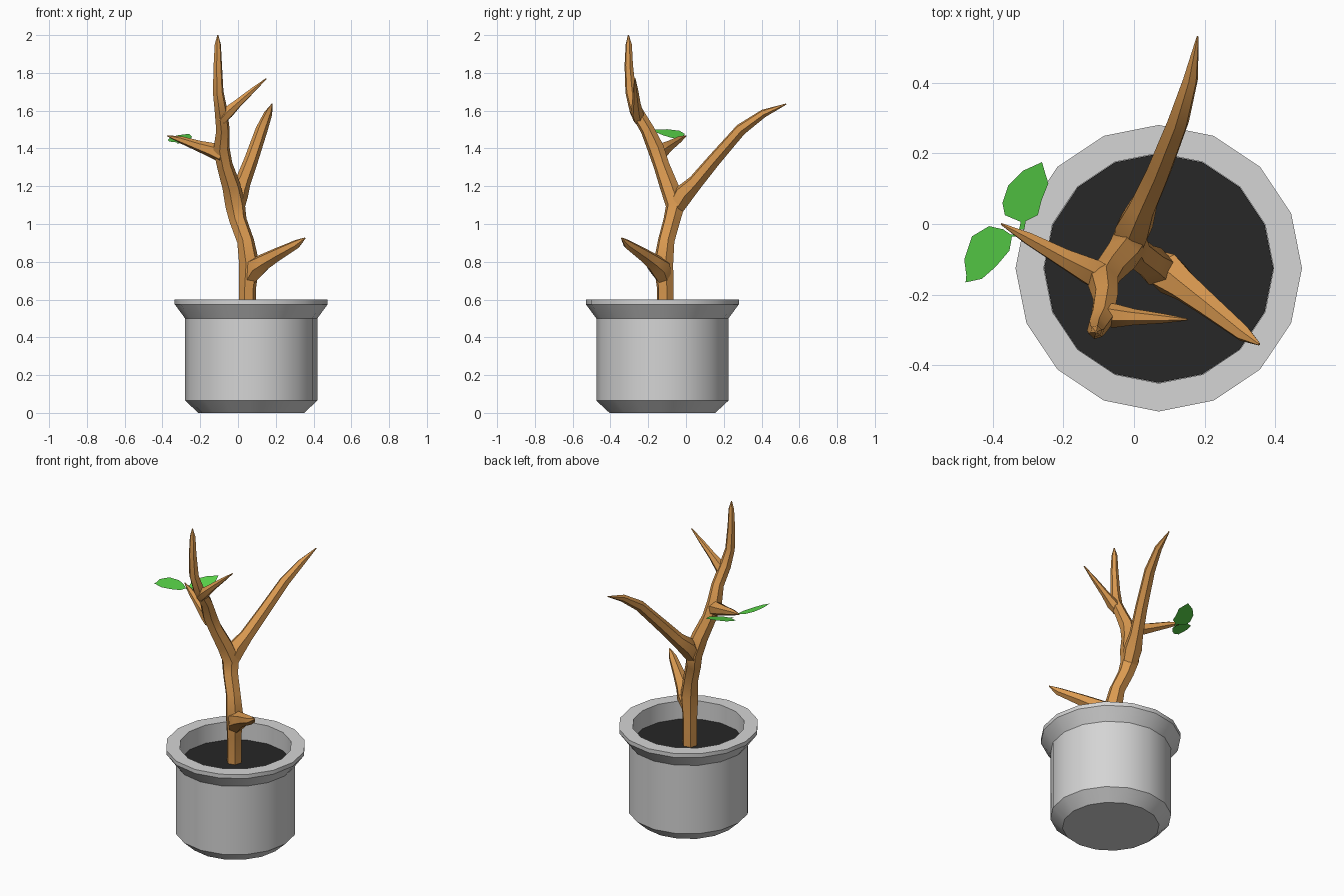
import bpy, bmesh, math
from mathutils import Vector


def material(name, rgb):
    m = bpy.data.materials.new(name)
    m.diffuse_color = (*rgb, 1)
    return m


GREY = material("pot_grey", (0.66, 0.66, 0.66))
SOIL = material("dark_soil", (0.02, 0.02, 0.02))
WOOD = material("warm_wood", (0.70, 0.32, 0.08))
LEAF = material("leaf_green", (0.105, 0.69, 0.07))


def finish(bm, name, mat, angle=30):
    bmesh.ops.recalc_face_normals(bm, faces=bm.faces[:])
    me = bpy.data.meshes.new(name)
    bm.to_mesh(me)
    bm.free()
    me.materials.append(mat)
    ob = bpy.data.objects.new(name, me)
    bpy.context.collection.objects.link(ob)
    bpy.ops.object.select_all(action='DESELECT')
    ob.select_set(True)
    bpy.context.view_layer.objects.active = ob
    bpy.ops.object.shade_smooth_by_angle(angle=math.radians(angle))
    return ob


def bridge(bm, rings):
    """Skin consecutive rings of vertices and cap both ends."""
    n = len(rings[0])
    for a, b in zip(rings, rings[1:]):
        for i in range(n):
            j = (i + 1) % n
            bm.faces.new((a[i], a[j], b[j], b[i]))
    bm.faces.new(rings[0])
    bm.faces.new(rings[-1])


def lathe(name, profile, mat, sides=16, centre=(0.07, -0.125)):
    bm = bmesh.new()
    rings = []
    for r, z in profile:
        rings.append([bm.verts.new((centre[0] + r * math.cos(t), centre[1] + r * math.sin(t), z))
                      for t in (2 * math.pi * i / sides for i in range(sides))])
    bridge(bm, rings)
    return finish(bm, name, mat)


def limb(name, points, sides=6):
    """Tapered tube through (x, y, z, radius) points, rings carried along the path."""
    bm = bmesh.new()
    pos = [Vector(p[:3]) for p in points]
    side, rings = Vector((1, 0.2, 0)), []
    for k, p in enumerate(pos):
        d = (pos[min(k + 1, len(pos) - 1)] - pos[max(k - 1, 0)]).normalized()
        side = (side - d * side.dot(d)).normalized()
        up = d.cross(side)
        rings.append([bm.verts.new(p + points[k][3] * (side * math.cos(t) + up * math.sin(t)))
                      for t in (2 * math.pi * i / sides for i in range(sides))])
    bridge(bm, rings)
    return finish(bm, name, WOOD, 35)


def leaf(name, outline, height):
    bm = bmesh.new()
    bm.faces.new([bm.verts.new((x, y, height(x, y))) for x, y in outline])
    ob = finish(bm, name, LEAF)
    if ob.data.polygons[0].normal.z < 0:
        ob.data.flip_normals()


# Pot with flared rim and hollow top, and the soil disc
lathe("pot", [(0.28, 0), (0.35, 0.065), (0.35, 0.5), (0.405, 0.575), (0.405, 0.6),
              (0.325, 0.6), (0.325, 0.475)], GREY)
lathe("soil", [(0.324, 0.476), (0.324, 0.485)], SOIL)

# Trunk running up into the tall front branch
limb("trunk", [(0.05, -0.11, 0.48, 0.045), (0.05, -0.11, 0.66, 0.046), (0.06, -0.12, 0.79, 0.055),
               (0.04, -0.105, 0.91, 0.046), (0.0, -0.075, 1.02, 0.047), (-0.015, -0.055, 1.1, 0.054),
               (-0.035, -0.09, 1.2, 0.05), (-0.07, -0.13, 1.31, 0.043), (-0.088, -0.16, 1.4, 0.045),
               (-0.08, -0.205, 1.5, 0.037), (-0.09, -0.265, 1.6, 0.035), (-0.105, -0.293, 1.7, 0.029),
               (-0.107, -0.303, 1.84, 0.023), (-0.107, -0.303, 1.95, 0.017), (-0.107, -0.305, 2.0, 0.003)])

# Side branches
limb("back_branch", [(-0.015, -0.065, 1.07, 0.045), (0.0, -0.01, 1.16, 0.055), (0.025, 0.05, 1.22, 0.042),
                     (0.07, 0.15, 1.34, 0.037), (0.125, 0.29, 1.5, 0.032), (0.16, 0.41, 1.585, 0.022),
                     (0.18, 0.53, 1.635, 0.003)])
limb("low_branch", [(0.05, -0.11, 0.70, 0.04), (0.095, -0.14, 0.77, 0.06), (0.14, -0.175, 0.80, 0.046),
                    (0.21, -0.23, 0.84, 0.036), (0.31, -0.31, 0.893, 0.024), (0.354, -0.34, 0.925, 0.004)])
limb("left_twig", [(-0.075, -0.16, 1.36, 0.04), (-0.12, -0.135, 1.385, 0.043), (-0.2, -0.095, 1.41, 0.03),
                   (-0.3, -0.04, 1.445, 0.019), (-0.375, 0.0, 1.467, 0.003)])
limb("right_twig", [(-0.09, -0.25, 1.55, 0.03), (-0.055, -0.26, 1.59, 0.034), (0.0, -0.263, 1.64, 0.023),
                    (0.08, -0.267, 1.71, 0.014), (0.15, -0.27, 1.77, 0.003)])

# Leaves: thin tilted blades with short stalks
leaf("front_leaf", [(-0.31, -0.025), (-0.31, -0.035), (-0.345, -0.035), (-0.352, -0.075), (-0.39, -0.12),
                    (-0.43, -0.155), (-0.476, -0.165), (-0.474, -0.145), (-0.48, -0.1), (-0.458, -0.035),
                    (-0.41, -0.006), (-0.37, -0.015), (-0.348, -0.03)],
     lambda x, y: 1.455 + (-0.35 - x) * 0.36)
leaf("back_leaf", [(-0.325, -0.015), (-0.31, -0.015), (-0.306, 0.008), (-0.272, 0.025), (-0.262, 0.065),
                   (-0.242, 0.115), (-0.25, 0.14), (-0.26, 0.175), (-0.315, 0.15), (-0.355, 0.11),
                   (-0.372, 0.06), (-0.365, 0.025), (-0.32, 0.006)],
     lambda x, y: 1.43 + y * 0.27)
